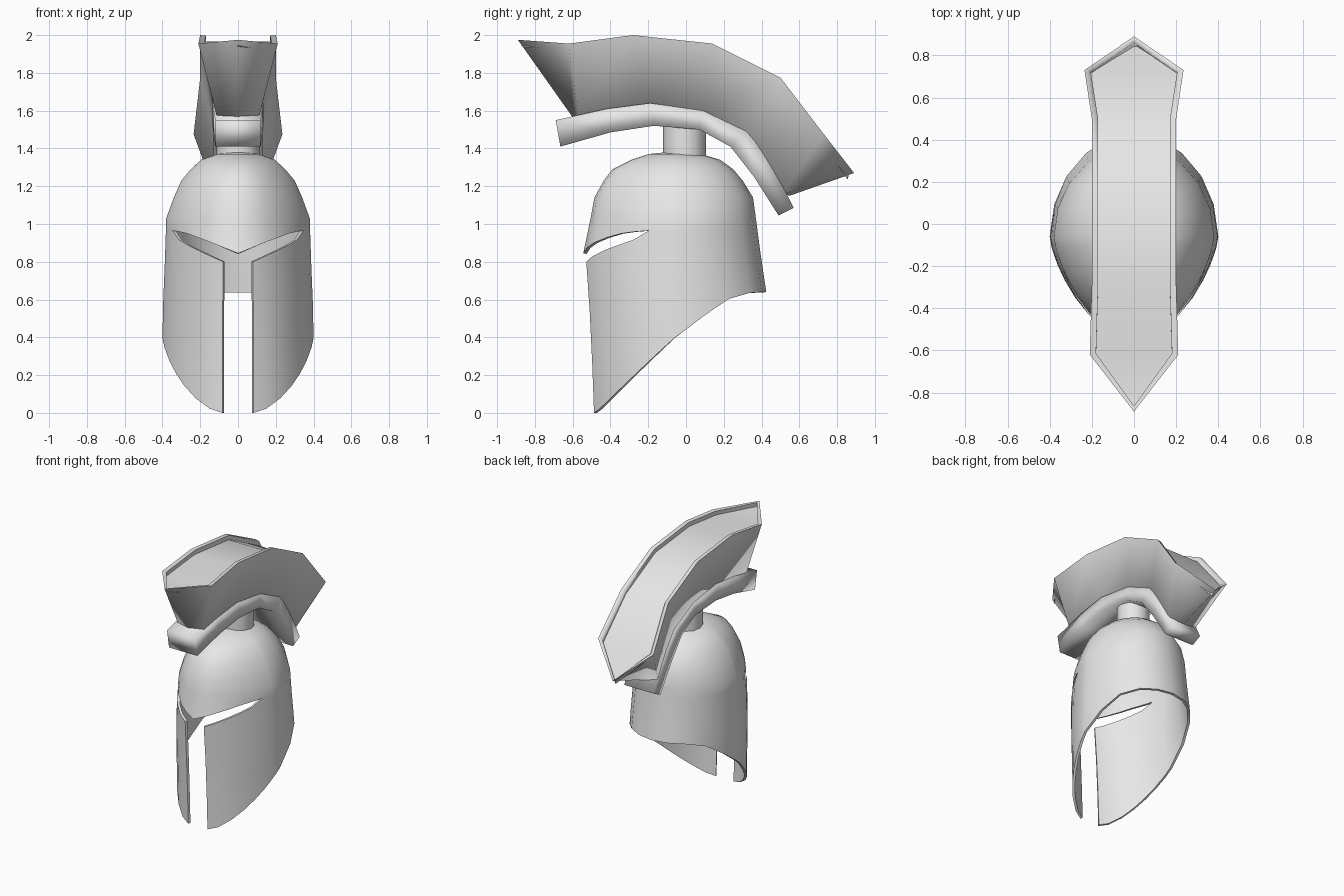
import bpy, bmesh
from math import sin, cos, radians
from mathutils import Vector

cube = bpy.data.objects.get("Cube")
if cube:
    bpy.data.objects.remove(cube, do_unlink=True)

grey = bpy.data.materials.new("plain_grey")
grey.use_nodes = True
grey.diffuse_color = (0.8, 0.8, 0.8, 1)
grey.node_tree.nodes["Principled BSDF"].inputs["Base Color"].default_value = (0.8, 0.8, 0.8, 1)


def finish(name, bm, angle, fix_normals=True, thickness=0):
    """Weld, turn into an object, thicken if asked and shade smooth."""
    bmesh.ops.remove_doubles(bm, verts=bm.verts, dist=0.0005)
    if fix_normals:
        bmesh.ops.recalc_face_normals(bm, faces=bm.faces)
    mesh = bpy.data.meshes.new(name)
    bm.to_mesh(mesh)
    bm.free()
    mesh.materials.append(grey)
    obj = bpy.data.objects.new(name, mesh)
    bpy.context.collection.objects.link(obj)
    bpy.ops.object.select_all(action='DESELECT')
    obj.select_set(True)
    bpy.context.view_layer.objects.active = obj
    if thickness:
        mod = obj.modifiers.new("shell", 'SOLIDIFY')
        mod.thickness = thickness
        mod.offset = -1
        bpy.ops.object.modifier_apply(modifier=mod.name)
    bpy.ops.object.shade_smooth_by_angle(angle=radians(angle))


def interp(table, v):
    """Piecewise linear lookup: first column is the key."""
    if v <= table[0][0]:
        return table[0][1:]
    for p, q in zip(table, table[1:]):
        if v <= q[0]:
            k = (v - p[0]) / (q[0] - p[0])
            return [m + (n - m) * k for m, n in zip(p[1:], q[1:])]
    return table[-1][1:]


def loft(bm, rings, closed):
    """Quads between successive rings of points."""
    for r, s in zip(rings, rings[1:]):
        n = len(r)
        for i in range(n if closed else n - 1):
            j = (i + 1) % n
            bm.faces.new([bm.verts.new(p) for p in (r[i], r[j], s[j], s[i])])


# Helmet shell: height, half width, front y, back y
MID = -0.06
PROFILE = [(0, .40, -.50, .46), (.4, .40, -.515, .445), (.64, .395, -.53, .425),
           (.84, .385, -.545, .395), (1.03, .38, -.505, .37), (1.14, .34, -.485, .355),
           (1.23, .30, -.435, .30), (1.29, .25, -.39, .25), (1.34, .195, -.29, .18),
           (1.37, .11, -.2, .08), (1.385, 0, MID, MID)]
# Lower edge as height over y, slit edges as height over distance from the middle
BOTTOM = [(-.49, 0), (-.07, .39), (.21, .595), (.35, .635), (.43, .64)]
SLIT_LOW = [(.08, .80), (.2, .855), (.31, .91), (.345, .965)]
SLIT_HIGH = [(0, .845), (.15, .905), (.28, .953), (.345, .965)]


def shell_point(angle, z):
    """Oval section, drawn to a keel at the front."""
    a, front, back = interp(PROFILE, z)
    c = cos(angle)
    y = MID - (MID - front) * c ** 1.4 if c > 0 else MID - (back - MID) * c
    return Vector((a * sin(angle), y, z))


def bottom_edge(angle):
    return interp(BOTTOM, shell_point(angle, .3).y)[0]


def slit_edge(table, angle):
    # Behind the slit both edges meet at one height
    if cos(angle) < cos(radians(64)):
        return table[-1][1]
    return interp(table, abs(shell_point(angle, .85).x))[0]


half = [11.8, 22, 34, 45, 55, 65, 77, 90, 108, 126, 145, 162, 180]
angles = [radians(d) for d in [-h for h in reversed(half)] + [0] + half]
bm = bmesh.new()

# Cheek and neck guard, one strip per pair of columns, leaving the nose gap open
for a0, a1 in zip(angles, angles[1:]):
    if abs(a0 + a1) / 2 < radians(11):
        continue
    columns = []
    for a in (a0, a1):
        lo, hi = bottom_edge(a), slit_edge(SLIT_LOW, a)
        columns.append([shell_point(a, lo + (hi - lo) * k / 3) for k in range(4)])
    loft(bm, list(zip(*columns)), False)

# Dome above the eye slits
rings = [[shell_point(a, slit_edge(SLIT_HIGH, a)) for a in angles]]
rings += [[shell_point(a, row[0]) for a in angles] for row in PROFILE[4:]]
loft(bm, rings, False)
finish("helmet_shell", bm, 45, fix_normals=False, thickness=0.018)

# Crest post
bm = bmesh.new()
bmesh.ops.create_cone(bm, cap_ends=True, segments=12, radius1=.115, radius2=.115, depth=.24)
bmesh.ops.translate(bm, verts=bm.verts, vec=(0, -.008, 1.45))
finish("crest_post", bm, 40)

# Curved crest holder: half width, top (y, z), underside (y, z)
HOLDER = [(.12, -.69, 1.55, -.665, 1.41), (.13, -.42, 1.61, -.4, 1.485),
          (.135, -.19, 1.64, -.17, 1.52), (.13, .09, 1.60, .07, 1.50),
          (.13, .32, 1.49, .235, 1.41), (.13, .44, 1.35, .36, 1.25),
          (.125, .57, 1.085, .49, 1.045)]
rings = [[(-w, y0, z0), (w, y0, z0), (w, y1, z1), (-w, y1, z1)]
         for w, y0, z0, y1, z1 in HOLDER]
bm = bmesh.new()
loft(bm, rings, True)
for end in (rings[0], rings[-1]):
    bm.faces.new([bm.verts.new(p) for p in end])
finish("crest_holder", bm, 110)

# Crest: top (half width, y, z), base (half width, y, z), pointed at both ends
CREST = [(0, -.89, 1.975, 0, -.60, 1.565), (.21, -.62, 1.955, .11, -.57, 1.56),
         (.20, -.28, 2.0, .12, -.19, 1.61), (.20, .14, 1.955, .12, .09, 1.57),
         (.20, .50, 1.775, .12, .32, 1.45), (.235, .73, 1.475, .12, .51, 1.16),
         (0, .89, 1.27, 0, .55, 1.15)]
rings = []
for w, y, z, bw, by, bz in CREST:
    # Thin raised rim around a sunken top
    rim, ry = max(w - .03, 0), y * (.97 if w == 0 else .99)
    side = [(bw, by, bz), (w, y, z), (rim, ry, z - .003), (rim, ry - .008, z - .035)]
    rings.append(side + [(-px, py, pz) for px, py, pz in reversed(side)])
bm = bmesh.new()
loft(bm, rings, True)
finish("crest", bm, 80)
